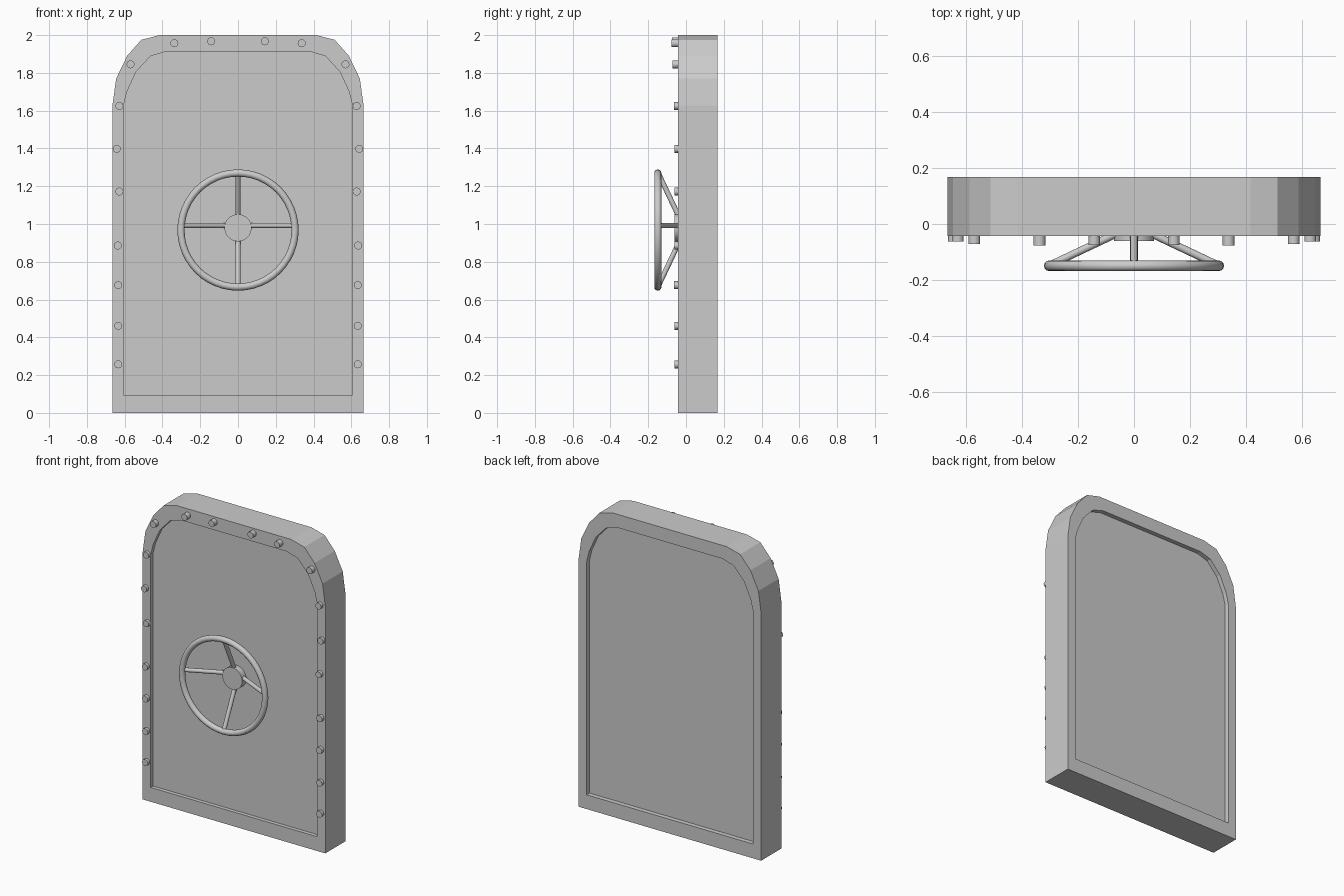
import bpy, bmesh
from math import radians
from mathutils import Vector

if "Cube" in bpy.data.objects:
    bpy.data.objects.remove(bpy.data.objects["Cube"])

FRONT, BACK = -0.042, 0.168
PANEL_FRONT, PANEL_BACK = -0.017, 0.138


def make_object(name, bm):
    bmesh.ops.recalc_face_normals(bm, faces=bm.faces)
    mesh = bpy.data.meshes.new(name)
    bm.to_mesh(mesh)
    bm.free()
    obj = bpy.data.objects.new(name, mesh)
    bpy.context.collection.objects.link(obj)
    return obj


def mirrored(half):
    # closed outline from its right half, listed bottom to top
    return half + [(-x, z) for x, z in reversed(half)]


def smooth(obj):
    bpy.ops.object.select_all(action='DESELECT')
    obj.select_set(True)
    bpy.context.view_layer.objects.active = obj
    bpy.ops.object.shade_smooth_by_angle(angle=radians(40))


def rod(name, a, b, radius, sides):
    a, b = Vector(a), Vector(b)
    d = b - a
    bpy.ops.mesh.primitive_cylinder_add(vertices=sides, radius=radius, depth=d.length,
                                        location=(a + b) / 2,
                                        rotation=d.to_track_quat('Z', 'Y').to_euler())
    obj = bpy.context.object
    obj.name = name
    smooth(obj)
    return obj


outer = mirrored([(0.665, 0), (0.665, 1.627), (0.645, 1.77), (0.587, 1.89),
                  (0.512, 1.975), (0.415, 2.0)])
inner = mirrored([(0.606, 0.094), (0.606, 1.627), (0.588, 1.70), (0.54, 1.805),
                  (0.464, 1.888), (0.385, 1.912)])

# Door frame: a faceted ring with an arched top
bm = bmesh.new()
loops = [[bm.verts.new((x, y, z)) for x, z in pts]
         for pts, y in ((outer, FRONT), (outer, BACK), (inner, BACK), (inner, FRONT))]
n = len(outer)
for k in range(4):
    a, b = loops[k], loops[(k + 1) % 4]
    for i in range(n):
        j = (i + 1) % n
        bm.faces.new((a[i], a[j], b[j], b[i]))
make_object("door_frame", bm)

# Recessed door panel
bm = bmesh.new()
face = bm.faces.new([bm.verts.new((x, PANEL_FRONT, z)) for x, z in inner])
ext = bmesh.ops.extrude_face_region(bm, geom=[face], use_keep_orig=True)
verts = [v for v in ext["geom"] if isinstance(v, bmesh.types.BMVert)]
bmesh.ops.translate(bm, verts=verts, vec=(0, PANEL_BACK - PANEL_FRONT, 0))
make_object("door_panel", bm)

# Bolts around the frame: x, z, front y
bolts = [(0.142, 1.967, -0.074), (0.337, 1.957, -0.077), (0.569, 1.845, -0.071),
         (0.628, 1.625, -0.063), (0.642, 1.398, -0.062), (0.628, 1.172, -0.062),
         (0.636, 0.886, -0.062), (0.634, 0.676, -0.063), (0.634, 0.461, -0.062),
         (0.634, 0.257, -0.062)]
for x, z, y in bolts:
    for s in (-1, 1):
        rod("bolt", (s * x, y, z), (s * x, FRONT + 0.01, z), 0.021, 16)

# Hand wheel rim
bpy.ops.mesh.primitive_torus_add(major_radius=0.302, minor_radius=0.019, major_segments=48,
                                 minor_segments=12, location=(0, -0.149, 0.968),
                                 rotation=(radians(90), 0, 0))
rim = bpy.context.object
rim.name = "wheel_rim"
smooth(rim)

# Hub and slanted spokes
rod("wheel_hub", (0, -0.06, 0.98), (0, PANEL_FRONT + 0.01, 0.98), 0.072, 32)
for dx, dz, zc in ((1, 0, 0.992), (-1, 0, 0.992), (0, 1, 0.97), (0, -1, 0.97)):
    rod("wheel_spoke", (0.3 * dx, -0.147, zc + 0.3 * dz),
        (0.025 * dx, PANEL_FRONT, zc + 0.025 * dz), 0.0135, 12)
